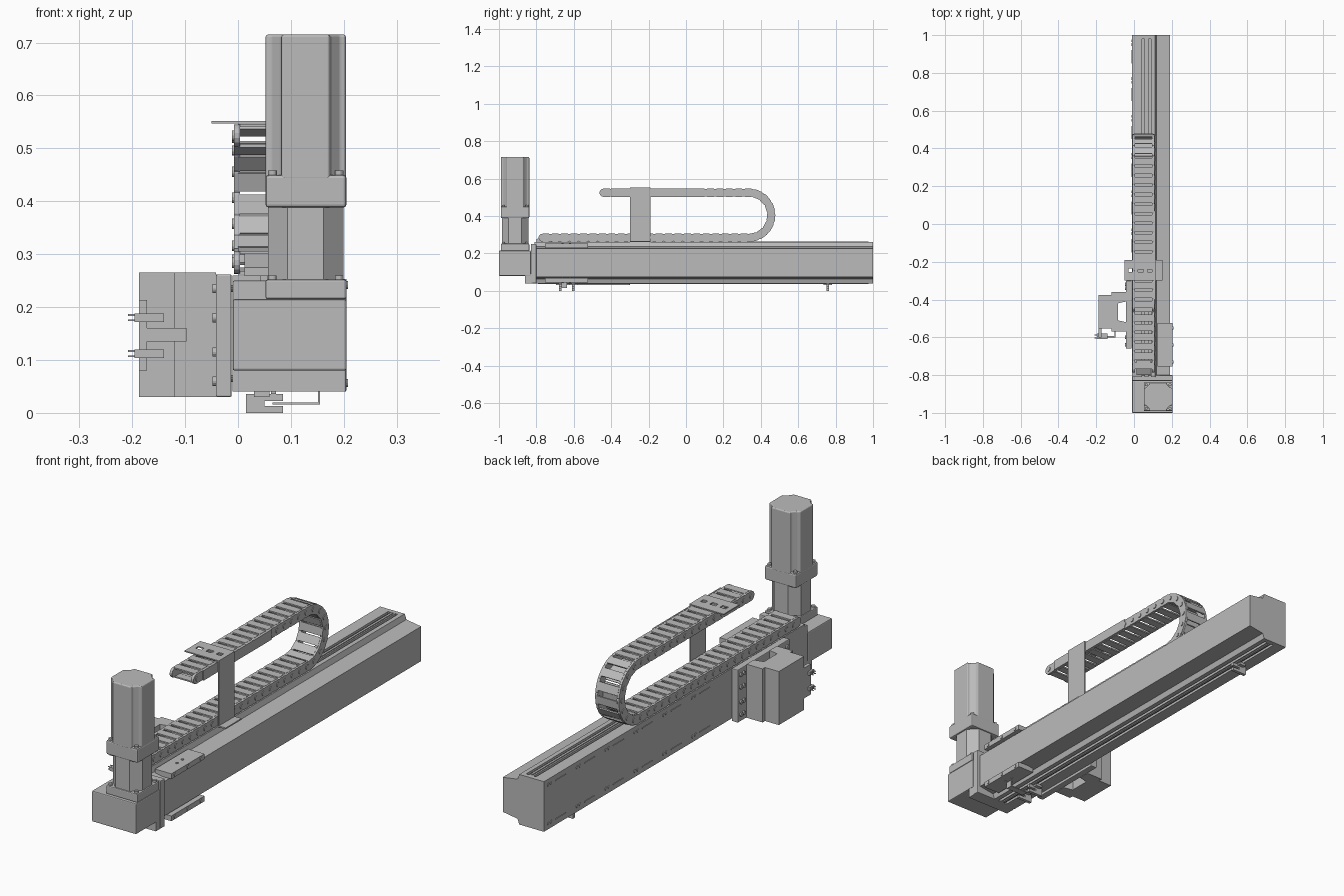
import bpy, bmesh
from math import sin, cos, pi
from mathutils import Vector

cube = bpy.data.objects.get("Cube")
if cube:
    bpy.data.objects.remove(cube)

GREY = (0.5, 0.5, 0.5, 1)
metal = bpy.data.materials.new("neutral_grey")
metal.use_nodes = True
metal.diffuse_color = GREY
metal.node_tree.nodes["Principled BSDF"].inputs["Base Color"].default_value = GREY


def prism(bm, pts, axis, a, b):
    """Extrude a closed 2D outline along an axis from a to b."""
    def place(p, t):
        c = list(p)
        c.insert("xyz".index(axis), t)
        return bm.verts.new(Vector(c))
    lo = [place(p, a) for p in pts]
    hi = [place(p, b) for p in pts]
    bm.faces.new(lo)
    bm.faces.new(hi[::-1])
    for i in range(len(pts)):
        j = (i + 1) % len(pts)
        bm.faces.new((lo[i], lo[j], hi[j], hi[i]))


def box(bm, x, y, z):
    prism(bm, [(x[0], y[0]), (x[1], y[0]), (x[1], y[1]), (x[0], y[1])], "z", *z)


def disc(cx, cy, r, n=14):
    return [(cx + r * cos(2 * pi * i / n), cy + r * sin(2 * pi * i / n)) for i in range(n)]


def stadium(half, r, n=7):
    arc = [(half + r * sin(pi * i / n), -r * cos(pi * i / n)) for i in range(n + 1)]
    return arc + [(-u, -v) for u, v in arc]


def turned(corner, cx, cy):
    """Repeat one corner's outline around four quarter turns."""
    pts = []
    for _ in range(4):
        pts += [(cx + u, cy + v) for u, v in corner]
        corner = [(-v, u) for u, v in corner]
    return pts


def make(name, bm, bevel=0, segments=2):
    bmesh.ops.recalc_face_normals(bm, faces=bm.faces)
    mesh = bpy.data.meshes.new(name)
    bm.to_mesh(mesh)
    bm.free()
    mesh.materials.append(metal)
    ob = bpy.data.objects.new(name, mesh)
    bpy.context.collection.objects.link(ob)
    if bevel:
        mod = ob.modifiers.new("bevel", "BEVEL")
        mod.width, mod.segments = bevel, segments
    return ob


def part(name, *boxes, bevel=0):
    bm = bmesh.new()
    for b in boxes:
        box(bm, *b)
    return make(name, bm, bevel)


def extruded(name, pts, axis, a, b, bevel=0, segments=2):
    bm = bmesh.new()
    prism(bm, pts, axis, a, b)
    return make(name, bm, bevel, segments)


# Beam: stepped outer side, two long slots above and below
MID = 0.15
slots = []
for s in (0.043, 0.078):
    slots += [(s, 0.26), (s, 0.245), (s + 0.012, 0.245), (s + 0.012, 0.26)]
step = [(0.11, 0.26), (0.118, 0.237), (0.19, 0.226)]


def both(upper):
    return upper + [(x, 2 * MID - z) for x, z in reversed(upper)]


extruded("beam", both([(-0.01, 0.26)] + slots + step), "y", -0.81, 0.98)
extruded("beam_end_cap", both([(-0.01, 0.26)] + step), "y", 0.98, 1.0)
part("slot_rib", ((0.062, 0.072), (-0.79, 0.975), (0.26, 0.264)),
     ((0.062, 0.072), (-0.79, 0.975), (0.036, 0.04)))

# Small cover strips and screw heads along the beam's inner side
bm = bmesh.new()
for i in range(6):
    y = -0.15 + i * 0.2
    for z in (0.065, 0.235):
        box(bm, (-0.013, -0.009), (y, y + 0.07), (z - 0.002, z + 0.002))
        for k in (0.1, 0.12):
            prism(bm, disc(y + k, z, 0.007), "x", -0.013, -0.009)
make("beam_side_fittings", bm)

# Drive housing at the front
part("drive_housing", ((-0.01, 0.205), (-1.0, -0.83), (0.08, 0.215)), bevel=0.004)
part("housing_plate", ((-0.01, 0.205), (-0.83, -0.8), (0.04, 0.25)), bevel=0.003)
part("housing_base", ((-0.01, 0.203), (-0.86, -0.82), (0.04, 0.09)))

# Motor on gearbox
CX, CY = 0.128, -0.914
part("gearbox_flange", ((0.052, 0.205), (-0.99, -0.838), (0.215, 0.252)), bevel=0.004)
extruded("gearbox", turned([(0.071, 0.034), (0.034, 0.071)], CX, CY), "z", 0.25, 0.39)
part("motor_flange", ((0.052, 0.205), (-0.99, -0.838), (0.388, 0.45)), bevel=0.006)
extruded("motor_body", turned([(0.076, 0.046), (0.066, 0.046), (0.046, 0.066), (0.046, 0.076)],
                              CX, CY), "z", 0.44, 0.715, 0.007, 3)
bm = bmesh.new()
for sx in (-1, 1):
    for sy in (-1, 1):
        for z in (0.252, 0.45):
            prism(bm, disc(CX + sx * 0.063, CY + sy * 0.063, 0.008), "z", z, z + 0.008)
make("motor_screws", bm)

# Side bars filling the beam steps, with screw heads
bm = bmesh.new()
for z0, z1 in ((0.23, 0.253), (0.045, 0.068)):
    box(bm, (0.125, 0.205), (-0.755, -0.525), (z0, z1))
    for y in (-0.73, -0.64, -0.55):
        prism(bm, disc(y, (z0 + z1) / 2, 0.008), "x", 0.2, 0.208)
    for y in (-0.66, -0.62):
        prism(bm, disc(0.165, y, 0.006), "z", z0 - 0.003, z1 + 0.003)
make("side_bars", bm)

# Carriage on the inner side: plate, screws and hollow block
part("carriage_plate", ((-0.042, -0.012), (-0.66, -0.3), (0.03, 0.262)), bevel=0.003)
bm = bmesh.new()
for y in (-0.64, -0.6, -0.34, -0.32):
    for z in (0.06, 0.115, 0.18, 0.235):
        prism(bm, disc(y, z, 0.009), "x", -0.048, -0.04)
make("carriage_screws", bm)
half = [(-0.042, 0.055), (-0.042, 0.105), (-0.12, 0.105), (-0.12, 0.088), (-0.187, 0.088)]
outline = [(-0.085, 0.045)] + half
outline = [(x, y - 0.465) for x, y in outline] + [(x, -y - 0.465) for x, y in reversed(outline)]
extruded("carriage_block", outline, "z", 0.03, 0.265)

# Carriage switches in front of the block
part("switch_bracket", ((-0.187, -0.172), (-0.6, -0.55), (0.08, 0.213)),
     ((-0.18, -0.097), (-0.6, -0.594), (0.135, 0.16)),
     ((-0.103, -0.097), (-0.6, -0.56), (0.135, 0.16)))
bm = bmesh.new()
for z in (0.112, 0.18):
    box(bm, (-0.196, -0.14), (-0.61, -0.58), (z - 0.008, z + 0.008))
    for dz in (-0.005, 0.005):
        for y in (-0.605, -0.59):
            box(bm, (-0.208, -0.19), (y, y + 0.004), (z + dz - 0.0015, z + dz + 0.0015))
make("carriage_switches", bm)

# Limit sensors hanging under the beam
for i, y in enumerate((-0.68, -0.61, 0.75)):
    part(f"limit_sensor_{i + 1}",
         ((0.015, 0.085), (y, y + 0.014), (0.022, 0.036)),
         ((0.015, 0.05), (y, y + 0.014), (0.0, 0.024)),
         ((0.05, 0.085), (y, y + 0.014), (0.0, 0.013)),
         ((0.03, 0.06), (y - 0.015, y + 0.03), (0.03, 0.042)))
part("sensor_wire", ((0.065, 0.155), (-0.665, -0.635), (0.016, 0.02)),
     ((0.151, 0.155), (-0.665, -0.635), (0.016, 0.062)))

# One cable chain link: side plates, cross bars and pins
PITCH = 0.05
bm = bmesh.new()
for x0, x1, p0, p1 in ((-0.008, 0.004, -0.011, 0.0), (0.096, 0.108, 0.1, 0.111)):
    prism(bm, stadium(0.017, 0.021), "x", x0, x1)
    prism(bm, disc(0.014, 0, 0.01, 12), "x", p0, p1)
for z0, z1 in ((-0.022, -0.016), (0.016, 0.022)):
    box(bm, (0.0, 0.1), (-0.018, 0.018), (z0, z1))
first = make("chain_link_1", bm)

# Lay the links along the lower run, the bend and the upper run
START, TURN, R, LOW, END = -0.75, 0.335, 0.12, 0.284, -0.425
run, bend = TURN - START, pi * R
count = round((run + bend + TURN - END) / PITCH)
for i in range(count + 1):
    s = i * (run + bend + TURN - END) / count
    a = min(max((s - run) / R, 0), pi)
    over = max(s - run - bend, 0)
    y = START + min(s, run) + R * sin(a) - over
    z = LOW + R * (1 - cos(a))
    link = first if i == 0 else bpy.data.objects.new(f"chain_link_{i + 1}", first.data)
    if i:
        bpy.context.collection.objects.link(link)
    link.location, link.rotation_euler = (0, y, z), (a, 0, 0)

# Chain fittings
extruded("chain_anchor", [(-0.8, 0.26), (-0.72, 0.26), (-0.72, 0.3), (-0.75, 0.3), (-0.8, 0.275)],
         "x", 0.012, 0.088)
part("chain_guide", ((0.107, 0.113), (-0.4, 0.07), (0.502, 0.546)))

# Chain support: upright, foot and slotted top plate
part("support_upright", ((0.112, 0.117), (-0.3, -0.19), (0.26, 0.552)))
part("support_foot", ((0.112, 0.15), (-0.3, -0.19), (0.26, 0.266)))
part("support_top", ((-0.05, 0.117), (-0.3, -0.255), (0.547, 0.552)),
     ((-0.05, 0.117), (-0.235, -0.19), (0.547, 0.552)),
     *[((x, x + 0.022), (-0.255, -0.235), (0.547, 0.552)) for x in (-0.05, 0.0, 0.05, 0.095)])
